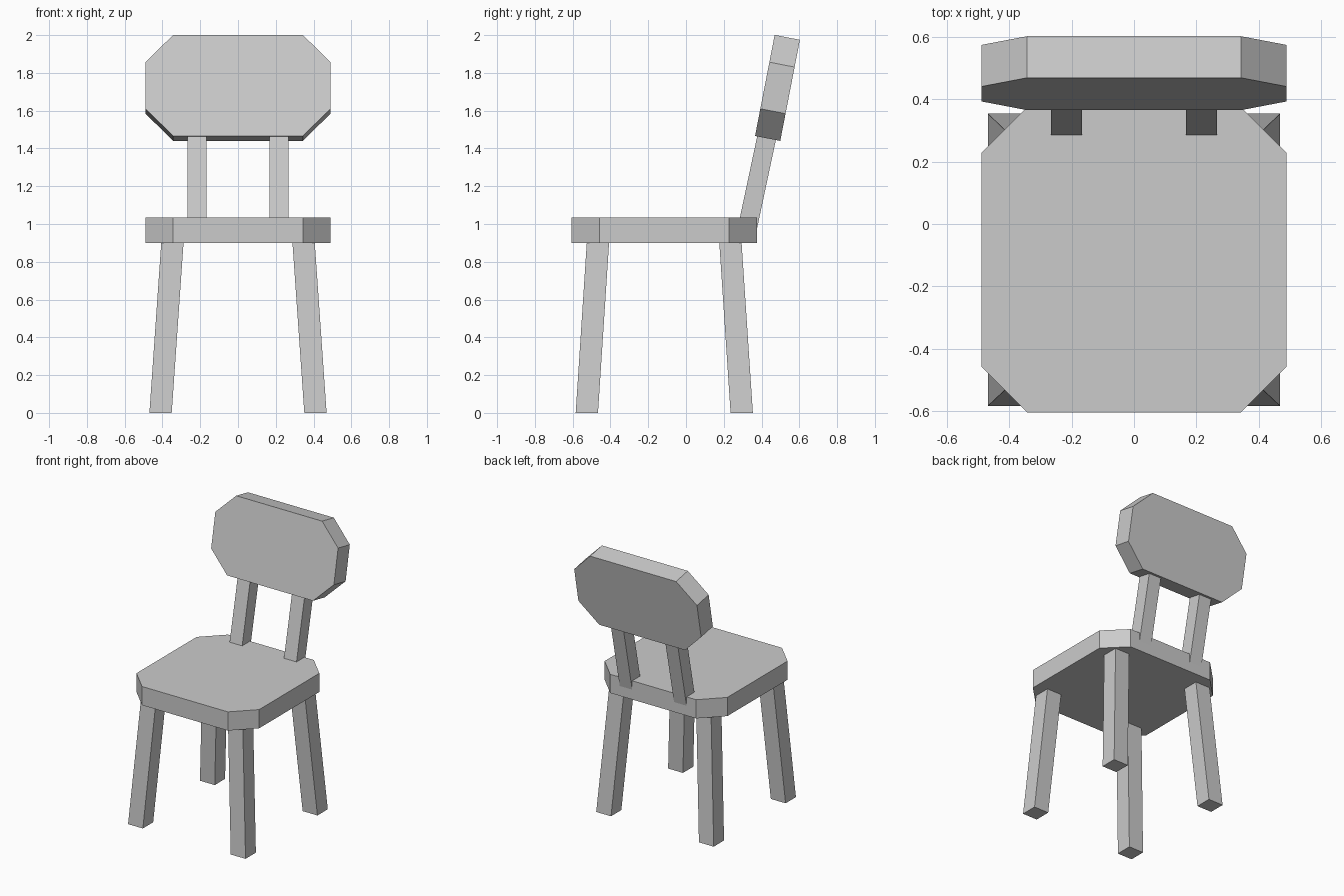
import bpy, bmesh
from math import radians
from mathutils import Matrix

if "Cube" in bpy.data.objects:
    bpy.data.objects.remove(bpy.data.objects["Cube"])


def add_object(name, bm, matrix=Matrix()):
    bmesh.ops.recalc_face_normals(bm, faces=bm.faces[:])
    mesh = bpy.data.meshes.new(name)
    bm.to_mesh(mesh)
    bm.free()
    obj = bpy.data.objects.new(name, mesh)
    obj.matrix_world = matrix
    bpy.context.collection.objects.link(obj)
    return obj


def octagon_panel(name, w, y0, y1, cut, depth, matrix):
    """Rectangle with clipped corners, extruded along local z."""
    half = [(w, y0 + cut), (w, y1 - cut), (w - cut, y1)]
    pts = ([(w - cut, y0)] + half
           + [(-x, y) for x, y in reversed(half)] + [(cut - w, y0)])
    bm = bmesh.new()
    face = bm.faces.new([bm.verts.new((x, y, 0)) for x, y in pts])
    ext = bmesh.ops.extrude_face_region(bm, geom=[face])
    moved = [g for g in ext["geom"] if isinstance(g, bmesh.types.BMVert)]
    bmesh.ops.translate(bm, verts=moved, vec=(0, 0, depth))
    return add_object(name, bm, matrix)


def slanted_bar(name, size, bottom, top):
    """Bar with horizontal ends whose centres are bottom and top."""
    bm = bmesh.new()
    bmesh.ops.create_cube(bm, size=1)
    for v in bm.verts:
        c = top if v.co.z > 0 else bottom
        v.co = (c[0] + v.co.x * size[0], c[1] + v.co.y * size[1], c[2])
    return add_object(name, bm)


# Seat
octagon_panel("seat", 0.49, -0.605, 0.375, 0.147, 0.135,
              Matrix.Translation((0, 0, 0.90)))

# Backrest, leaning backwards
octagon_panel("backrest", 0.49, 0, 0.545, 0.147, 0.136,
              Matrix.Translation((0, 0.499, 1.44))
              @ Matrix.Rotation(radians(79), 4, 'X'))

for side, s in (("right", 1), ("left", -1)):
    # Splayed legs
    slanted_bar(f"front_leg_{side}", (0.118, 0.118),
                (s * 0.41, -0.525, 0), (s * 0.346, -0.465, 0.92))
    slanted_bar(f"back_leg_{side}", (0.118, 0.118),
                (s * 0.41, 0.295, 0), (s * 0.346, 0.234, 0.92))
    # Backrest posts
    slanted_bar(f"back_post_{side}", (0.1, 0.103),
                (s * 0.217, 0.319, 0.95), (s * 0.217, 0.436, 1.5))
